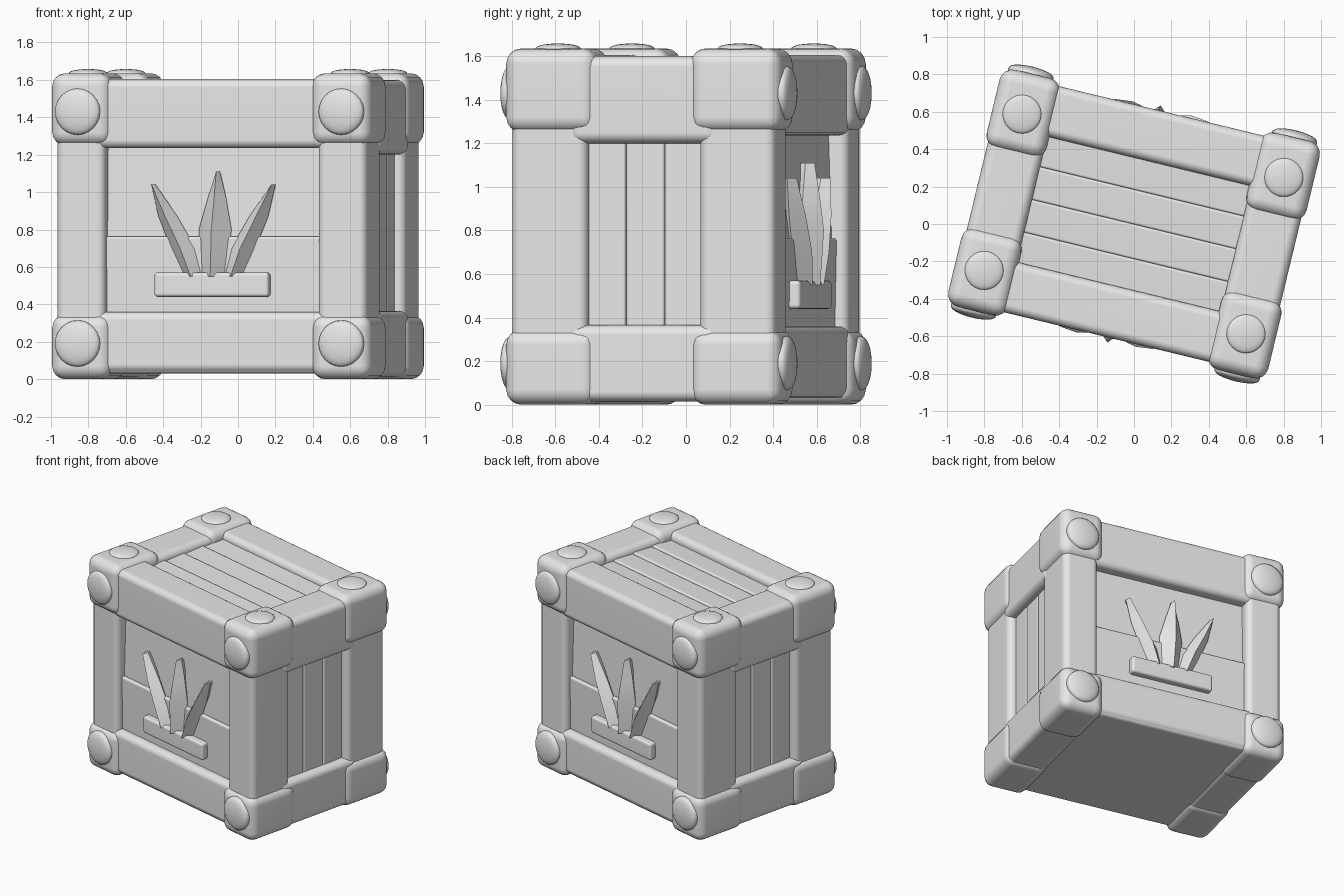
import bpy, bmesh, math
from mathutils import Matrix, Vector

cube = bpy.data.objects.get("Cube")
if cube:
    bpy.data.objects.remove(cube, do_unlink=True)

grey = bpy.data.materials.new("plain_grey")
grey.use_nodes = True
grey.diffuse_color = (0.8, 0.8, 0.8, 1)
grey.node_tree.nodes["Principled BSDF"].inputs["Base Color"].default_value = (0.8, 0.8, 0.8, 1)

TURN = Matrix.Rotation(math.radians(-13.6), 4, 'Z')   # the crate stands slightly turned
SIDES = (-1, 1)


def finish(bm, name, angle=40):
    bmesh.ops.recalc_face_normals(bm, faces=bm.faces[:])
    bm.transform(TURN)
    mesh = bpy.data.meshes.new(name)
    bm.to_mesh(mesh)
    bm.free()
    mesh.materials.append(grey)
    obj = bpy.data.objects.new(name, mesh)
    bpy.context.collection.objects.link(obj)
    bpy.ops.object.select_all(action='DESELECT')
    obj.select_set(True)
    bpy.context.view_layer.objects.active = obj
    bpy.ops.object.shade_smooth_by_angle(angle=math.radians(angle))
    obj.modifiers.new("even_shading", 'WEIGHTED_NORMAL').keep_sharp = True
    return obj


def block(name, x, y, z, bevel=0.03, tilt=None):
    """Rounded box from (min, max) ranges, optionally tilted about its centre."""
    bm = bmesh.new()
    bmesh.ops.create_cube(bm, size=1)
    bm.transform(Matrix.Diagonal((x[1] - x[0], y[1] - y[0], z[1] - z[0], 1)))
    bmesh.ops.bevel(bm, geom=bm.edges[:], offset=bevel, segments=4, profile=0.5, affect='EDGES')
    if tilt:
        bm.transform(tilt)
    bm.transform(Matrix.Translation((sum(x) / 2, sum(y) / 2, sum(z) / 2)))
    return finish(bm, name)


def span(side, inner, outer):
    return tuple(sorted((side * inner, side * outer)))


def bolt(name, centre, axis, radius, rise):
    """Flattened dome pointing along the axis."""
    bm = bmesh.new()
    bmesh.ops.create_uvsphere(bm, u_segments=24, v_segments=14, radius=1)
    for v in bm.verts:                       # plump the dome towards a button shape
        v.co.z = math.copysign(abs(v.co.z) ** 0.7, v.co.z)
    bm.transform(Matrix.Diagonal((radius, radius, rise, 1)))
    bm.transform(Vector(axis).to_track_quat('Z', 'Y').to_matrix().to_4x4())
    bm.transform(Matrix.Translation(centre))
    finish(bm, name)


def leaf(name, path, side):
    """Ridged blade swept along (x, z, half width) points."""
    bm = bmesh.new()
    rings = []
    for x, z, w in path:
        d = 0.02 + w * 0.6
        section = ((-w, -0.56), (0, -0.575 - d), (w, -0.56), (0, -0.5))
        rings.append([bm.verts.new((x + a, y, z)) for a, y in section])
    for low, high in zip(rings, rings[1:]):
        for i in range(4):
            j = (i + 1) % 4
            bm.faces.new((low[i], low[j], high[j], high[i]))
    bm.faces.new(rings[0])
    bm.faces.new(rings[-1])
    if side > 0:
        bm.transform(Matrix.Rotation(math.pi, 4, 'Z'))
    finish(bm, name, 30)


# Solid body with the flat underside
block("crate_body", (-0.78, 0.78), (-0.525, 0.525), (0.03, 1.51), 0.01)
block("underside", (-0.84, 0.84), (-0.61, 0.61), (0.03, 0.12), 0.03)

# Corner blocks, posts and bolts
for sx in SIDES:
    for sy in SIDES:
        block("corner_post", span(sx, 0.585, 0.853), span(sy, 0.265, 0.622), (0.2, 1.45), 0.045)
        for low, high, bolt_z in ((0.0, 0.345, 0.19), (1.25, 1.635, 1.43)):
            block("corner_block", span(sx, 0.55, 0.88), span(sy, 0.22, 0.652), (low, high), 0.07)
            bolt("face_bolt", (sx * 0.725, sy * 0.645, bolt_z), (0, sy, 0), 0.125, 0.045)
        bolt("top_bolt", (sx * 0.72, sy * 0.43, 1.628), (0, 0, 1), 0.105, 0.03)

# Horizontal beams along all edges
for s in SIDES:
    block("lower_long_beam", (-0.65, 0.65), span(s, 0.345, 0.622), (0.035, 0.36), 0.045)
    block("upper_long_beam", (-0.65, 0.65), span(s, 0.345, 0.622), (1.235, 1.605), 0.045)
    block("lower_side_beam", span(s, 0.56, 0.862), (-0.35, 0.35), (0.015, 0.365), 0.045)
    block("upper_side_beam", span(s, 0.56, 0.862), (-0.35, 0.35), (1.2, 1.6), 0.05)

# Front and back boards, the upper one set deeper
for s in SIDES:
    block("lower_board", (-0.6, 0.6), span(s, 0.4, 0.565), (0.3, 0.765), 0.015,
          Matrix.Rotation(-s * 0.02, 4, 'X'))
    block("upper_board", (-0.6, 0.6), span(s, 0.4, 0.538), (0.75, 1.3), 0.015,
          Matrix.Rotation(s * 0.03, 4, 'X'))

# Upright planks in the side panels
for s in SIDES:
    for i in range(3):
        y = -0.27 + i * 0.18
        block("side_plank", span(s, 0.6, 0.8), (y, y + 0.18), (0.3, 1.25), 0.012,
              Matrix.Rotation(0.03 * s * (i - 1), 4, 'Z'))

# Lid slats, each leaning slightly
for i in range(4):
    y = -0.36 + i * 0.18
    block("lid_slat", (-0.6, 0.6), (y, y + 0.182), (1.4, 1.553), 0.014,
          Matrix.Rotation(0.05, 4, 'X'))

# Plant emblem on front and back
middle_leaf = [(0.0, 0.55, 0.065), (0.01, 0.8, 0.09), (0.02, 0.97, 0.05), (0.025, 1.11, 0.01)]
outer_leaf = [(0.11, 0.55, 0.05), (0.165, 0.7, 0.068), (0.25, 0.87, 0.052), (0.33, 1.04, 0.012)]
for s in SIDES:
    block("emblem_base", (-0.315, 0.315), span(s, 0.5, 0.615), (0.44, 0.57), 0.018)
    leaf("middle_leaf", middle_leaf, s)
    leaf("right_leaf", outer_leaf, s)
    leaf("left_leaf", [(-x, z, w) for x, z, w in outer_leaf], s)
